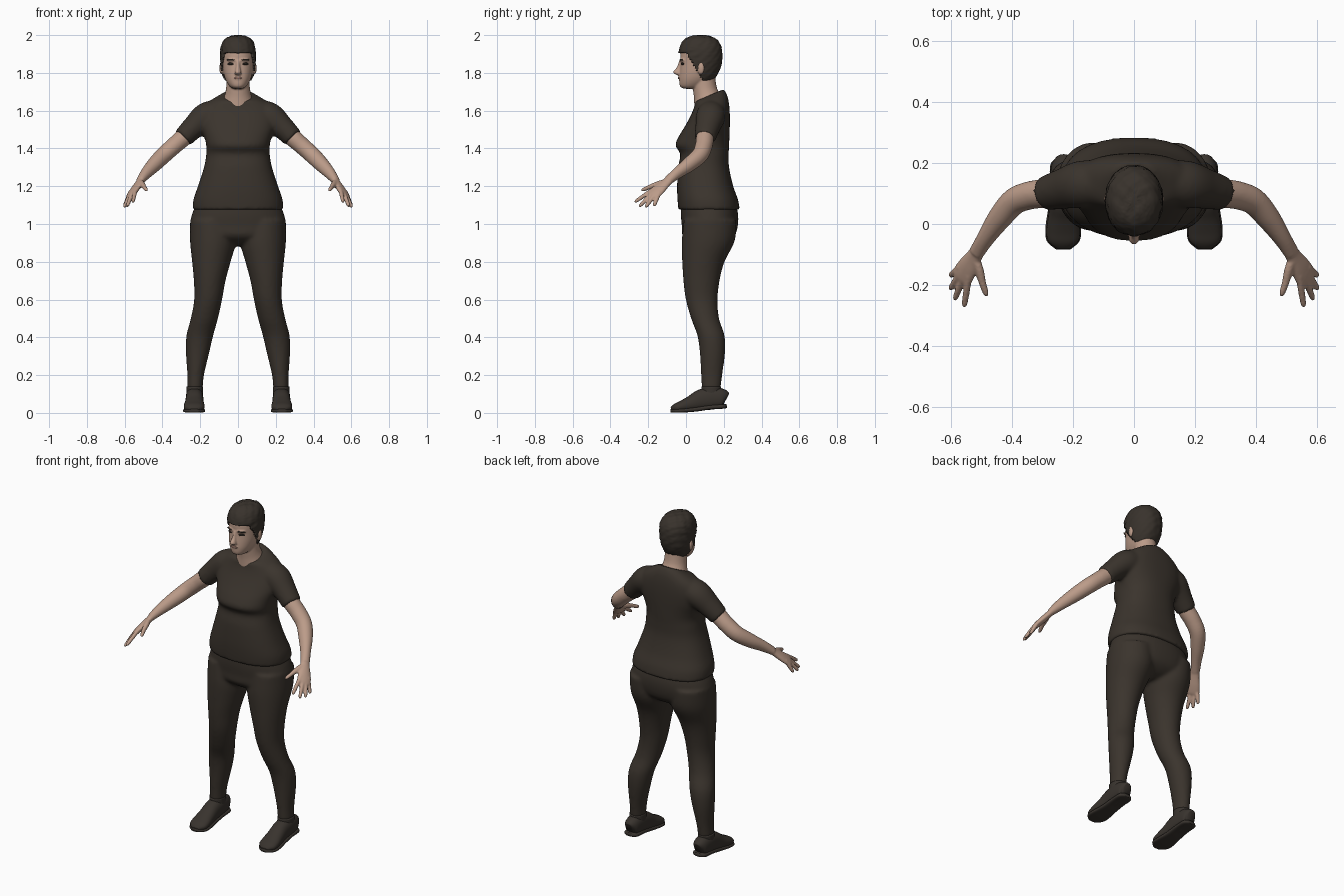
import bpy, bmesh, math, random
from mathutils import Vector, Matrix

random.seed(4)


def material(name, rgb):
    m = bpy.data.materials.new(name)
    m.diffuse_color = (*rgb, 1)
    return m


CLOTH = material("dark cloth", (0.043, 0.034, 0.026))
LEATHER = material("shoe leather", (0.040, 0.033, 0.027))
HAIR = material("hair", (0.040, 0.032, 0.025))
SKIN = material("skin", (0.50, 0.33, 0.25))
LIP = material("lips", (0.34, 0.19, 0.15))
DARK = material("eye dark", (0.02, 0.015, 0.012))


def smooth_rows(rows, steps):
    """Catmull-Rom through tuples of numbers."""
    out = []
    for i in range(len(rows) - 1):
        a, b, c, d = (rows[max(0, min(len(rows) - 1, i + k))] for k in (-1, 0, 1, 2))
        for s in range(steps):
            t = s / steps
            out.append([0.5 * (2 * q + (r - p) * t + (2 * p - 5 * q + 4 * r - w) * t * t
                               + (3 * q - p - 3 * r + w) * t ** 3)
                        for p, q, r, w in zip(a, b, c, d)])
    return out + [list(rows[-1])]


def loft(bm, rows, side=(1, 0, 0), level=False, n=32, power=2.0, steps=5):
    """Rows are x, y, z, half width, half depth, tilt; level keeps rings horizontal."""
    rows = smooth_rows([tuple(r) + (0,) * (6 - len(r)) for r in rows], steps)
    pts = [Vector(r[:3]) for r in rows]
    rings = []
    for i, r in enumerate(rows):
        if level:
            u, v = Vector((1, 0, 0)), Vector((0, 1, 0))
        else:
            t = (pts[min(i + 1, len(pts) - 1)] - pts[max(i - 1, 0)]).normalized()
            u = Vector(side)
            u = (u - t * u.dot(t)).normalized()
            v = t.cross(u)
        ring = []
        for k in range(n):
            a = 2 * math.pi * k / n
            c, s = (math.copysign(abs(f) ** (2 / power), f) for f in (math.cos(a), math.sin(a)))
            p = pts[i] + u * (c * max(r[3], .001)) + v * (s * max(r[4], .001))
            p.z += r[5] * s
            ring.append(bm.verts.new(p))
        rings.append(ring)
    for a, b in zip(rings, rings[1:]):
        for k in range(n):
            bm.faces.new((a[k], a[(k + 1) % n], b[(k + 1) % n], b[k]))
    bm.faces.new(rings[0])
    bm.faces.new(rings[-1])


def ellipsoid(bm, center, radii, turn=0.0):
    m = (Matrix.Translation(center) @ Matrix.Rotation(turn, 4, 'Z')
         @ Matrix.Diagonal((*radii, 1)))
    bmesh.ops.create_uvsphere(bm, u_segments=16, v_segments=10, radius=1, matrix=m)


def finish(name, bm, mat, mirror=False, voxel=0, relax=4):
    bmesh.ops.recalc_face_normals(bm, faces=bm.faces)
    for f in bm.faces:
        f.smooth = True
    me = bpy.data.meshes.new(name)
    bm.to_mesh(me)
    bm.free()
    me.materials.append(mat)
    ob = bpy.data.objects.new(name, me)
    bpy.context.collection.objects.link(ob)
    if mirror:
        mod = ob.modifiers.new("mirror", 'MIRROR')
        mod.use_mirror_merge = False
    if voxel:
        mod = ob.modifiers.new("blend", 'REMESH')
        mod.mode, mod.voxel_size, mod.use_smooth_shade = 'VOXEL', voxel, True
        mod = ob.modifiers.new("relax", 'SMOOTH')
        mod.factor, mod.iterations = 0.5, relax
    return ob


def body_rows(table):
    """z, front y, back y, half width, tilt -> loft rows."""
    return [(0, (f + b) / 2, z, w, (b - f) / 2, *t) for z, f, b, w, *t in table]


# Shirt: trunk with sleeves (right sleeve mirrored)
bm = bmesh.new()
loft(bm, body_rows([
    (1.075, -.040, .285, .240), (1.13, -.045, .275, .236), (1.20, -.047, .250, .212),
    (1.30, -.042, .228, .180), (1.37, -.030, .226, .168), (1.415, -.056, .228, .168),
    (1.46, -.040, .230, .178), (1.52, -.004, .232, .198), (1.58, .028, .232, .200),
    (1.63, .045, .228, .176, .005), (1.665, .048, .218, .125, .016),
    (1.682, .050, .200, .080, .032)]), level=True, power=2.35, n=48)
for s in (1, -1):
    loft(bm, [(s * .10, .135, 1.59, .07, .07), (s * .17, .13, 1.567, .078, .075),
              (s * .235, .115, 1.512, .066, .062), (s * .292, .100, 1.455, .056, .054)],
         side=(0, 1, 0))
finish("shirt", bm, CLOTH, voxel=.010, relax=5)

# Trousers: pelvis and both legs blended
bm = bmesh.new()
loft(bm, body_rows([
    (1.12, -.025, .260, .215), (1.05, -.027, .276, .244), (.99, -.022, .274, .254),
    (.94, -.018, .258, .235), (.905, .02, .22, .15), (.885, .07, .17, .06)]),
    level=True, power=2.2, n=48)
for s in (1, -1):
    loft(bm, [(s * x, y, z, w, d) for x, y, z, w, d in (
        (.135, .128, 1.02, .118, .140), (.132, .118, .91, .122, .140),
        (.141, .092, .80, .102, .112), (.150, .082, .70, .084, .096),
        (.158, .083, .60, .074, .084), (.178, .101, .50, .072, .074),
        (.202, .132, .41, .071, .072), (.214, .140, .32, .062, .067),
        (.224, .136, .20, .044, .056), (.228, .133, .125, .041, .050))], level=True)
finish("trousers", bm, CLOTH, voxel=.010, relax=5)

# Shoes: uppers, then soles
bm = bmesh.new()
loft(bm, [(.230, .212, .070, .022, .035), (.230, .195, .076, .040, .050),
          (.230, .140, .078, .046, .060), (.230, .080, .068, .047, .056),
          (.231, .030, .050, .050, .043), (.232, -.020, .035, .055, .031),
          (.232, -.055, .026, .050, .023), (.232, -.078, .018, .024, .011)], n=24, power=2.3)
loft(bm, [(.229, .133, .09, .043, .052), (.229, .133, .14, .044, .052)], level=True, n=24)
finish("shoe_upper", bm, LEATHER, mirror=True)
bm = bmesh.new()
loft(bm, [(.230, .216, .036, .022, .010), (.230, .195, .034, .044, .012),
          (.230, .130, .030, .046, .012), (.231, .060, .020, .049, .012),
          (.232, -.010, .013, .058, .011), (.232, -.055, .011, .054, .010),
          (.232, -.083, .011, .024, .009)], n=24, power=3.5)
finish("shoe_sole", bm, LEATHER, mirror=True)

# Arms with hands
bm = bmesh.new()
ACROSS = (.034, .055, -.015)
loft(bm, [(.235, .113, 1.510, .045, .045), (.290, .101, 1.457, .047, .047),
          (.340, .094, 1.413, .046, .045), (.392, .074, 1.366, .044, .044),
          (.440, .020, 1.318, .039, .040), (.485, -.045, 1.270, .029, .031),
          (.517, -.095, 1.230, .026, .021)], side=ACROSS, n=24)
loft(bm, [(.505, -.078, 1.245, .025, .020), (.523, -.106, 1.218, .028, .018),
          (.545, -.142, 1.185, .038, .018), (.563, -.172, 1.158, .041, .015),
          (.570, -.184, 1.148, .034, .010)], side=ACROSS, n=24)
FINGERS = [((.545, -.196, 1.168), (.557, -.272, 1.116)),
           ((.563, -.186, 1.155), (.588, -.248, 1.092)),
           ((.574, -.170, 1.150), (.603, -.214, 1.088)),
           ((.578, -.148, 1.150), (.602, -.170, 1.094))]
for base, tip in FINGERS:
    a, b = Vector(base), Vector(tip)
    a = a + (a - b) * .35
    rows = [(*a.lerp(b, t), r, r) for t, r in
            ((0, .011), (.4, .0115), (.75, .0105), (.93, .009), (1, .004))]
    loft(bm, rows, side=ACROSS, n=12, steps=3)
loft(bm, [(.520, -.112, 1.222, .016, .014), (.508, -.150, 1.210, .017, .015),
          (.496, -.195, 1.195, .012, .012), (.486, -.225, 1.182, .010, .010),
          (.482, -.238, 1.177, .004, .004)], side=ACROSS, n=12)
finish("arm", bm, SKIN, mirror=True, voxel=.005, relax=3)

# Head, neck, nose and ears
SKULL = body_rows([
    (1.716, -.008, .06, .022), (1.728, -.031, .09, .043), (1.76, -.036, .130, .064),
    (1.80, -.034, .160, .077), (1.85, -.030, .178, .083), (1.90, -.030, .182, .084),
    (1.94, -.020, .176, .079), (1.97, .000, .155, .064), (1.985, .030, .125, .036),
    (1.989, .060, .095, .010)])
bm = bmesh.new()
loft(bm, SKULL, level=True, power=2.15, n=40)
loft(bm, [(0, .122, 1.62, .092, .078), (0, .116, 1.67, .074, .074),
          (0, .100, 1.72, .063, .064), (0, .090, 1.80, .060, .062)], level=True)
loft(bm, [(0, -.026, 1.865, .009, .010), (0, -.035, 1.83, .011, .014),
          (0, -.044, 1.805, .017, .024), (0, -.040, 1.794, .018, .019),
          (0, -.030, 1.786, .010, .008)], level=True, n=16)
ellipsoid(bm, (0, -.030, 1.774), (.024, .011, .011))
for s in (1, -1):
    ellipsoid(bm, (s * .086, .078, 1.825), (.012, .020, .034), s * -.35)
    ellipsoid(bm, (s * .030, -.016, 1.868), (.030, .016, .010), s * .35)
finish("head", bm, SKIN, voxel=.005, relax=3)

# Hair: cropped cap kept above a sloping hairline, with tousled surface
bm = bmesh.new()
loft(bm, SKULL, level=True, power=2.15, n=64, steps=8)
bmesh.ops.recalc_face_normals(bm, faces=bm.faces)


def bald(c):
    line = max(1.765, 1.908 - 1.7 * max(0, c.y - .005))
    return c.z < line


bmesh.ops.delete(bm, geom=[f for f in bm.faces if bald(f.calc_center_median())], context='FACES')
bm.normal_update()
for v, nrm in [(v, v.normal.copy()) for v in bm.verts]:
    wave = math.sin(v.co.x * 130 + v.co.z * 60) * math.sin(v.co.y * 110 - v.co.z * 90)
    v.co += nrm * (.010 + .002 * wave + random.uniform(-.001, .001))
hair = finish("hair", bm, HAIR)
mod = hair.modifiers.new("thickness", 'SOLIDIFY')
mod.thickness, mod.offset = .012, -1

# Eyes, brows and lips
bm = bmesh.new()
ellipsoid(bm, (.039, -.019, 1.848), (.018, .0049, .0065), .42)
finish("eye", bm, DARK, mirror=True)
bm = bmesh.new()
ellipsoid(bm, (.040, -.025, 1.869), (.023, .0049, .0045), .42)
finish("eyebrow", bm, HAIR, mirror=True)
bm = bmesh.new()
ellipsoid(bm, (0, -.038, 1.773), (.022, .0045, .006))
finish("lips", bm, LIP)
